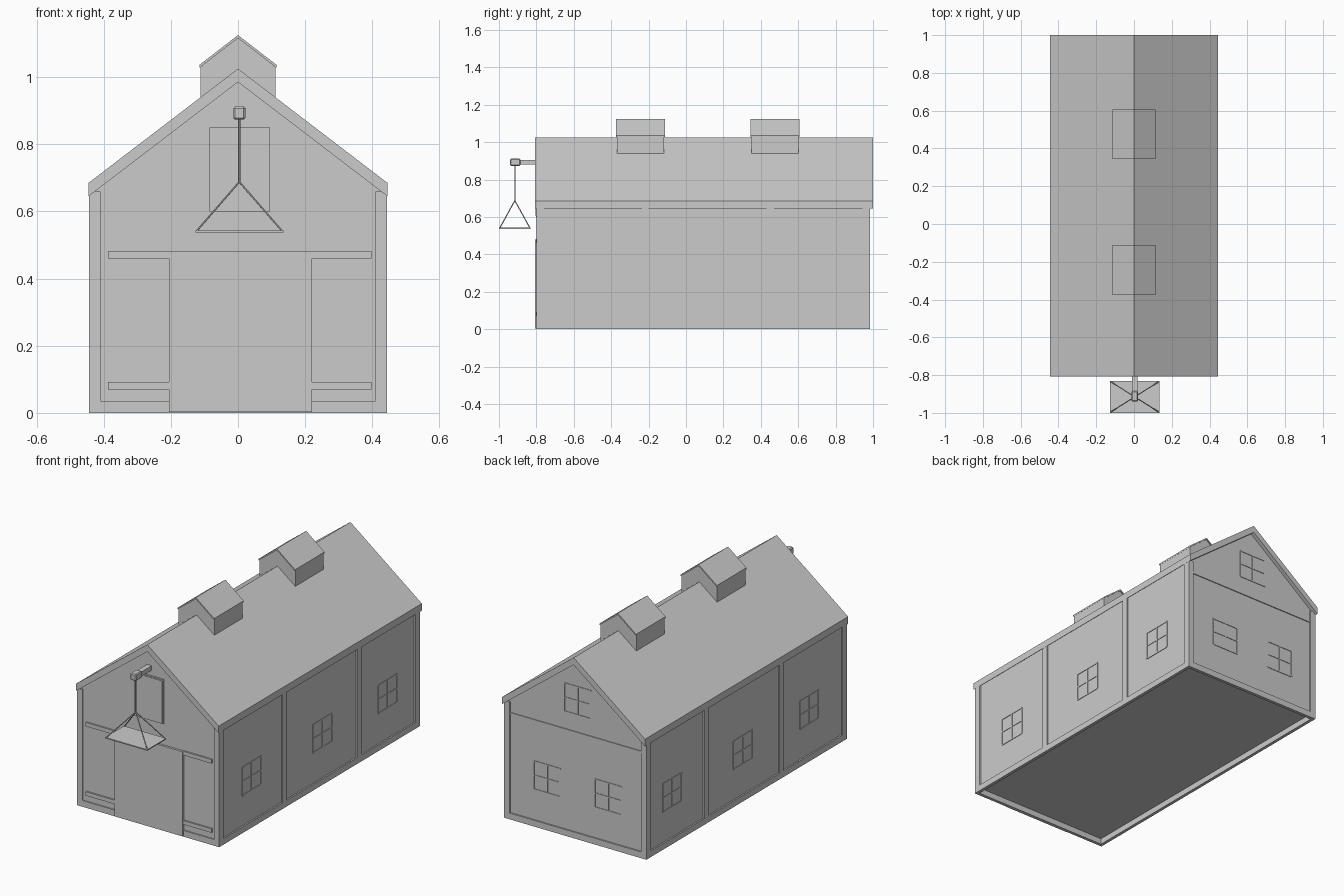
import bpy, bmesh
from mathutils import Vector

if "Cube" in bpy.data.objects:
    bpy.data.objects.remove(bpy.data.objects["Cube"])


def make(name, bm):
    bmesh.ops.recalc_face_normals(bm, faces=bm.faces)
    me = bpy.data.meshes.new(name)
    bm.to_mesh(me)
    bm.free()
    ob = bpy.data.objects.new(name, me)
    bpy.context.collection.objects.link(ob)
    return ob


def add_box(bm, x0, x1, y0, y1, z0, z1):
    vs = bmesh.ops.create_cube(bm, size=1)["verts"]
    for v in vs:
        v.co = ((x0 + x1) / 2 + v.co.x * (x1 - x0),
                (y0 + y1) / 2 + v.co.y * (y1 - y0),
                (z0 + z1) / 2 + v.co.z * (z1 - z0))


def boxes(name, *dims):
    bm = bmesh.new()
    for d in dims:
        add_box(bm, *d)
    return make(name, bm)


def prism(name, profile, y0, y1):
    bm = bmesh.new()
    face = bm.faces.new([bm.verts.new((x, y0, z)) for x, z in profile])
    new = bmesh.ops.extrude_face_region(bm, geom=[face])["geom"]
    for v in new:
        if isinstance(v, bmesh.types.BMVert):
            v.co.y = y1
    return make(name, bm)


def gable(w, base, eave, ridge):
    return [(-w, base), (w, base), (w, eave), (0, ridge), (-w, eave)]


def chevron(w, eave, ridge, t):
    return [(-w, eave - t), (0, ridge - t), (w, eave - t), (w, eave), (0, ridge), (-w, eave)]


def rod(name, a, b, r):
    a, b = Vector(a), Vector(b)
    bm = bmesh.new()
    bmesh.ops.create_cone(bm, cap_ends=True, segments=6, radius1=r, radius2=r, depth=(b - a).length)
    ob = make(name, bm)
    ob.location = (a + b) / 2
    ob.rotation_mode = 'QUATERNION'
    ob.rotation_quaternion = Vector((0, 0, 1)).rotation_difference(b - a)
    return ob


W, F, B = 0.443, -0.8, 0.985

# Walls and roof
prism("wall_core", gable(0.435, 0.033, 0.66, 0.99), F + 0.006, B - 0.008)
prism("main_roof", chevron(0.445, 0.685, 1.025, 0.04), -0.807, 1.0)

# Timber frame on the long sides
for s, side in ((-1, "left"), (1, "right")):
    xs = sorted((s * 0.425, s * W))
    parts = [(*xs, F, B, 0, 0.035)]
    for y0, y1 in ((F, -0.76), (-0.235, -0.2), (0.43, 0.47), (0.945, B)):
        parts.append((*xs, y0, y1, 0.03, 0.655))
    boxes(side + "_frame", *parts)

# Sills, corner posts and floor beam on the gable ends
for name, y0, y1 in (("front_frame", F, F + 0.018), ("back_frame", B - 0.018, B)):
    boxes(name, (-W, W, y0, y1, 0, 0.035),
          (-W, -0.41, y0, y1, 0.03, 0.66), (0.41, W, y0, y1, 0.03, 0.66))
boxes("back_floor_beam", (-0.41, 0.41, B - 0.012, B - 0.003, 0.588, 0.6))


# Window bars: outer frame plus a cross
def window(name, axis, wall, out, c, z, w=0.166, h=0.158, t=0.007):
    d0, d1 = sorted((wall - out * 0.002, wall + out * 0.003))
    bars = []
    for u in (c - w / 2, c, c + w / 2):
        bars.append((u - t / 2, u + t / 2, z - h / 2, z + h / 2))
    for v in (z - h / 2, z, z + h / 2):
        bars.append((c - w / 2, c + w / 2, v - t / 2, v + t / 2))
    if axis == 'x':
        boxes(name, *[(d0, d1, a, b, e, f) for a, b, e, f in bars])
    else:
        boxes(name, *[(a, b, d0, d1, e, f) for a, b, e, f in bars])


for i, y in enumerate((-0.5, 0.13, 0.71)):
    window(f"right_window_{i}", 'x', 0.435, 1, y, 0.285)
for i, y in enumerate((-0.475, 0.115, 0.745)):
    window(f"left_window_{i}", 'x', -0.435, -1, y, 0.285)
for i, (x, z) in enumerate(((-0.2, 0.285), (0.18, 0.285), (-0.01, 0.775))):
    window(f"back_window_{i}", 'y', B - 0.008, 1, x, z)

# Barn door, its rails and the hayloft door
boxes("barn_door", (-0.205, 0.22, -0.806, F + 0.01, 0.003, 0.48))
rails = []
for x0, x1 in ((-0.387, -0.205), (0.22, 0.397)):
    for z0, z1 in ((0.46, 0.482), (0.07, 0.092)):
        rails.append((x0, x1, -0.803, F + 0.01, z0, z1))
boxes("door_rails", *rails)
boxes("hayloft_door", (-0.085, 0.096, -0.801, F + 0.01, 0.6, 0.85))
boxes("hayloft_door_panel", (-0.078, 0.089, -0.804, F + 0.01, 0.606, 0.843))

# Roof vents
for i, (y0, y1) in enumerate(((-0.375, -0.112), (0.345, 0.607))):
    prism(f"vent_{i}", gable(0.111, 0.935, 1.03, 1.118), y0 + 0.006, y1 - 0.006)
    prism(f"vent_roof_{i}", chevron(0.114, 1.037, 1.125, 0.009), y0, y1)

# Hoist beam, rope and hanging platform
X, Y = 0.004, -0.915
boxes("hoist_beam", (X - 0.014, X + 0.014, -0.89, -0.79, 0.88, 0.906))
head = boxes("hoist_head", (X - 0.018, X + 0.018, -0.94, -0.885, 0.873, 0.912))
bev = head.modifiers.new("bevel", 'BEVEL')
bev.width = 0.005
bev.segments = 1
top = (X, Y, 0.688)
rod("hoist_rope", (X, Y, 0.88), top, 0.0035)
for sx in (-1, 1):
    for sy in (-1, 1):
        rod("platform_rope", top, (X + sx * 0.127, Y + sy * 0.08, 0.542), 0.003)
boxes("hoist_platform", (X - 0.131, X + 0.131, -1.0, -0.832, 0.537, 0.543))
